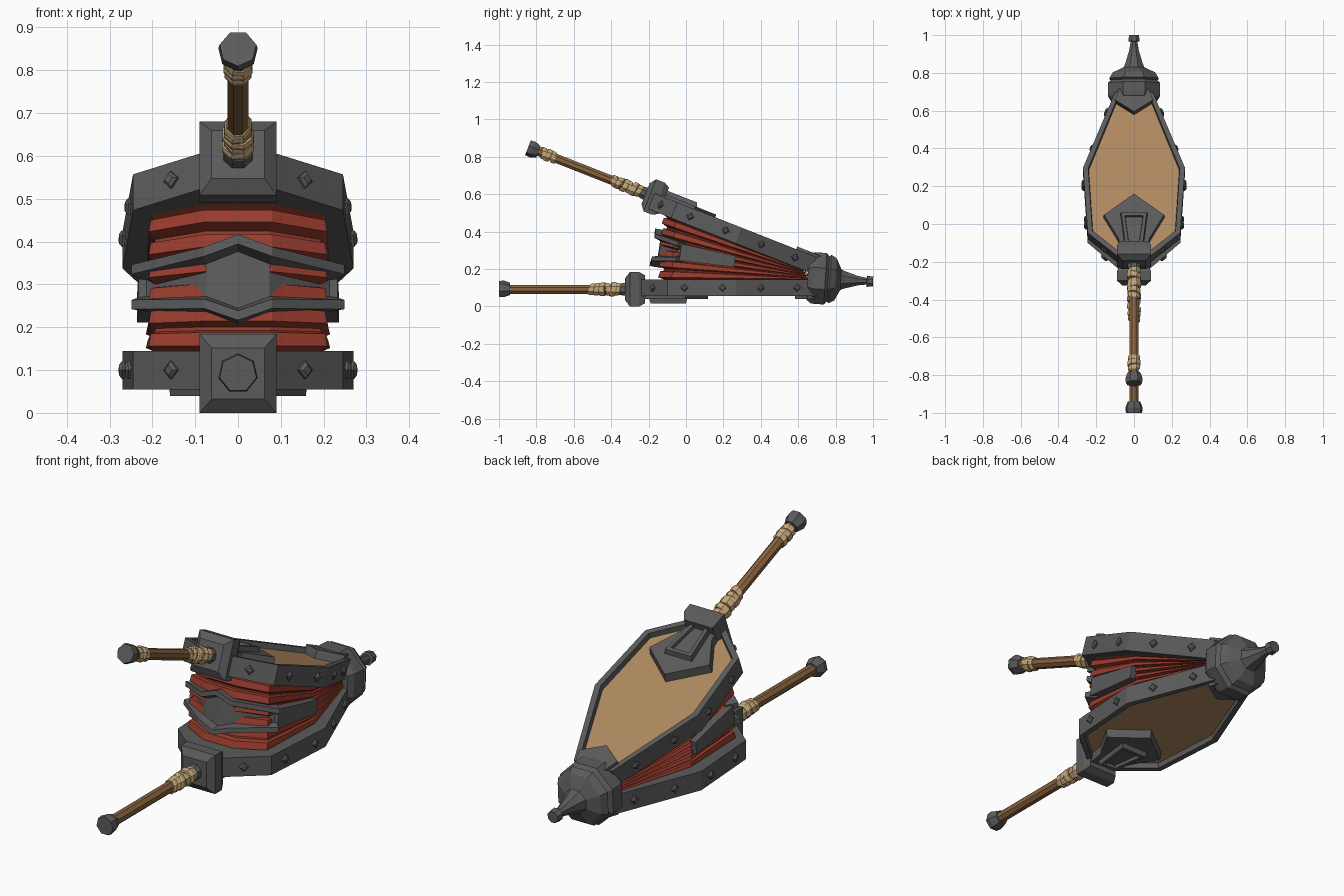
import bpy, bmesh, math, random
from mathutils import Matrix, Vector

if "Cube" in bpy.data.objects:
    bpy.data.objects.remove(bpy.data.objects["Cube"])

random.seed(4)


def material(name, rgb):
    m = bpy.data.materials.new(name)
    m.diffuse_color = (*rgb, 1)
    m.use_nodes = True
    m.node_tree.nodes["Principled BSDF"].inputs["Base Color"].default_value = m.diffuse_color
    return m


IRON = material("dark iron", (0.105, 0.105, 0.107))
TAN = material("tan wood", (0.43, 0.25, 0.115))
BROWN = material("brown wood", (0.25, 0.125, 0.05))
RED = material("red leather", (0.32, 0.045, 0.026))
CORD = material("pale cord", (0.56, 0.39, 0.19))

# Board spaces: y = 0 at the hinge, front at -y, z points away from the leather
BOTTOM = Matrix.Translation((0, 0.7, 0.145)) @ Matrix.Diagonal((1, 1, -1, 1))
TOP = Matrix.Translation((0, 0.665, 0.18)) @ Matrix.Rotation(math.radians(-21.5), 4, 'X')
FLAT = Matrix.Identity(4)


def loft(name, rings, mats, M=FLAT, recess=None):
    """Skin a list of point rings, cap both ends, optionally sink the last cap (border, depth)."""
    bm = bmesh.new()
    vr = [[bm.verts.new(p) for p in r] for r in rings]
    n = len(vr[0])
    for a, b in zip(vr, vr[1:]):
        for i in range(n):
            bm.faces.new((a[i], a[(i + 1) % n], b[(i + 1) % n], b[i]))
    bm.faces.new(vr[0])
    cap = bm.faces.new(vr[-1])
    bmesh.ops.recalc_face_normals(bm, faces=bm.faces[:])
    if recess:
        bmesh.ops.inset_region(bm, faces=[cap], thickness=recess[0])
        bmesh.ops.inset_region(bm, faces=[cap], thickness=0.003)
        bmesh.ops.translate(bm, verts=cap.verts[:], vec=(0, 0, -recess[1]))
        cap.material_index = len(mats) - 1
    bm.transform(M)
    bmesh.ops.recalc_face_normals(bm, faces=bm.faces[:])
    me = bpy.data.meshes.new(name)
    bm.to_mesh(me)
    bm.free()
    for m in mats:
        me.materials.append(m)
    ob = bpy.data.objects.new(name, me)
    bpy.context.collection.objects.link(ob)
    return ob


def both(half):
    """Mirror a half outline across x = 0."""
    return half + [(-x, y) for x, y in reversed(half) if x > 1e-6]


def plate(name, half, z0, z1, mats, M, recess=None, shrink=0.0):
    pts = both(half)
    cy = sum(p[1] for p in pts) / len(pts)
    top = [(x * (1 - shrink), cy + (y - cy) * (1 - shrink), z1) for x, y in pts]
    return loft(name, [[(x, y, z0) for x, y in pts], top], mats, M, recess)


def turned(name, sections, n, mats, M=FLAT, z=0.0, tilt=(0, 0), turn=0.5):
    """n-sided solid along y from (y, radius) sections; tilt shears it."""
    rings = []
    for y, r in sections:
        ring = []
        for i in range(n):
            a = 2 * math.pi * (i + turn) / n
            px, pz = r * math.cos(a), r * math.sin(a)
            ring.append((px, y + tilt[0] * px + tilt[1] * pz, z + pz))
        rings.append(ring)
    return loft(name, rings, mats, M)


OUTLINE = [(0.08, -0.94), (0.245, -0.80), (0.27, -0.43), (0.10, 0.0)]
RIVETS = [(0, 0.45), (1, 0.25), (1, 0.8), (2, 0.3), (2, 0.75)]


def board(label, M, dy, dz, wraps):
    # iron rim with a sunken wooden panel
    plate(label + "_board", OUTLINE, 0, 0.09, [IRON, TAN], M, (0.028, 0.025))
    # pointed strap plates at the handle end and the nozzle end
    plate(label + "_handle_plate", [(0, -0.575), (0.165, -0.70), (0.085, -0.84), (0.07, -0.93)],
          0.05, 0.105, [IRON], M, shrink=0.04)
    plate(label + "_buckle", [(0.075, -0.69), (0.05, -0.90)], 0.09, 0.128, [IRON], M,
          (0.025, 0.015), 0.1)
    plate(label + "_nozzle_plate", [(0, -0.12), (0.105, -0.05), (0.08, 0.02)],
          0.05, 0.105, [IRON], M, shrink=0.04)
    # diamond rivets around the rim
    for k, t in RIVETS:
        for s in (1, -1):
            a, b = Vector(OUTLINE[k]), Vector(OUTLINE[k + 1])
            p, d = a.lerp(b, t), (b - a).normalized()
            nrm = Vector((d.y, -d.x))
            rings = []
            for off, r in ((-0.01, 0.021), (0.006, 0.021), (0.013, 0.012)):
                c = p + nrm * off
                rings.append([(s * (c.x + d.x * u * r), c.y + d.y * u * r, 0.045 + v * r)
                              for u, v in ((1, 0), (0, 1), (-1, 0), (0, -1))])
            loft(label + "_rivet", rings, [IRON], M)
    # handle socket block
    H = M @ Matrix.Translation((0, dy, dz))
    zc = 0.053
    rings = [[(x * hx, y, zc + z * hz) for x, z in ((1, 1), (-1, 1), (-1, -1), (1, -1))]
             for y, hx, hz in ((-1.025, 0.062, 0.06), (-1.0, 0.09, 0.092),
                               (-0.95, 0.09, 0.092), (-0.92, 0.075, 0.075))]
    loft(label + "_socket", rings, [IRON], H)
    # handle: ferrule, shaft, end cap, cord wraps
    turned(label + "_ferrule", [(-1.0, 0.04), (-1.05, 0.034), (-1.065, 0.028)], 8, [IRON], H, zc)
    turned(label + "_handle", [(-1.0, 0.026), (-1.66, 0.026)], 8, [BROWN], H, zc)
    turned(label + "_handle_cap", [(-1.64, 0.034), (-1.655, 0.04), (-1.675, 0.047), (-1.70, 0.044)],
           7, [IRON], H, zc, turn=0.25)
    for y, r in wraps:
        turned(label + "_cord", [(y - 0.015, r - 0.005), (y - 0.007, r), (y + 0.007, r),
                                 (y + 0.015, r - 0.005)], 8, [CORD], H, zc,
               (random.uniform(-0.3, 0.3), random.uniform(-0.3, 0.3)))


near = [(-1.20, 0.034), (-1.175, 0.036), (-1.145, 0.039), (-1.12, 0.036), (-1.09, 0.041), (-1.065, 0.036)]
far = [(-1.61, 0.034), (-1.585, 0.037), (-1.555, 0.034)]
board("bottom", BOTTOM, 0, 0, near)
board("top", TOP, 0.05, 0.018, near + far)

# pleated leather fanned between the two boards
LEATHER = both([(0.08, -0.85), (0.208, -0.78), (0.215, -0.43), (0.09, -0.02)])
PLEATS = 6
levels = []
for i in range(PLEATS):
    levels += [((i + f) / PLEATS, k) for f, k in ((0, 0.07), (0.2, 0.0), (0.75, 0.02), (0.85, 0.07))]
levels.append((1.0, 0.03))
rings = []
for t, k in levels:
    ring = []
    for x, y in LEATHER:
        p = Vector((x * (1 - k), -0.42 + (y + 0.42) * (1 - k), 0))
        ring.append((BOTTOM @ p).lerp(TOP @ p, t))
    rings.append(ring)
loft("leather_bellows", rings, [RED])

# middle rib: channel section swept around the front, tilted with the fan
SHEAR = Matrix(((1, 0, 0, 0), (0, 1, 0.15, -0.045), (0, -0.17, 1, -0.017), (0, 0, 0, 1)))
stations = [(0.205, -0.005, 0.72, -0.7, 0.052), (0.07, -0.115, 0.15, -1, 0.072), (0, -0.12, 0, -1, 0.1)]
stations = stations + [(-x, y, -u, v, h) for x, y, u, v, h in reversed(stations[:-1])]
rings = []
for x, y, u, v, h in stations:
    sec = [(0, -h), (0.06, -h), (0.06, 0.022 - h), (0.025, 0.034 - h),
           (0.025, h - 0.034), (0.06, h - 0.022), (0.06, h), (0, h)]
    rings.append([(x + u * o, y + v * o, 0.303 + z) for o, z in sec])
loft("middle_rib", rings, [IRON], SHEAR)
for s in (1, -1):
    rings = [[(s * x, y, 0.302 + z * h) for x, z in ((0.19, -1), (xo, -1), (xo, 1), (0.19, 1))]
             for y, xo, h in ((-0.03, 0.232, 0.045), (0.26, 0.236, 0.03))]
    loft("middle_rib_arm", rings, [IRON], SHEAR)

# stepped octagonal nozzle, tipped slightly downward
c = math.cos(math.pi / 8)
NOZZLE = [(0.65, 0.118), (0.675, 0.136), (0.695, 0.138), (0.745, 0.138), (0.76, 0.12), (0.77, 0.13),
          (0.80, 0.112), (0.828, 0.055), (0.85, 0.046), (0.92, 0.025), (0.965, 0.018),
          (0.968, 0.03), (1.0, 0.026)]
N = Matrix(((1, 0, 0, 0), (0, 1, 0, 0), (0, -0.06, 1, 0.193), (0, 0, 0, 1)))
turned("nozzle", [(y, r / c) for y, r in NOZZLE], 8, [IRON], N, 0, (0, 0.06))
